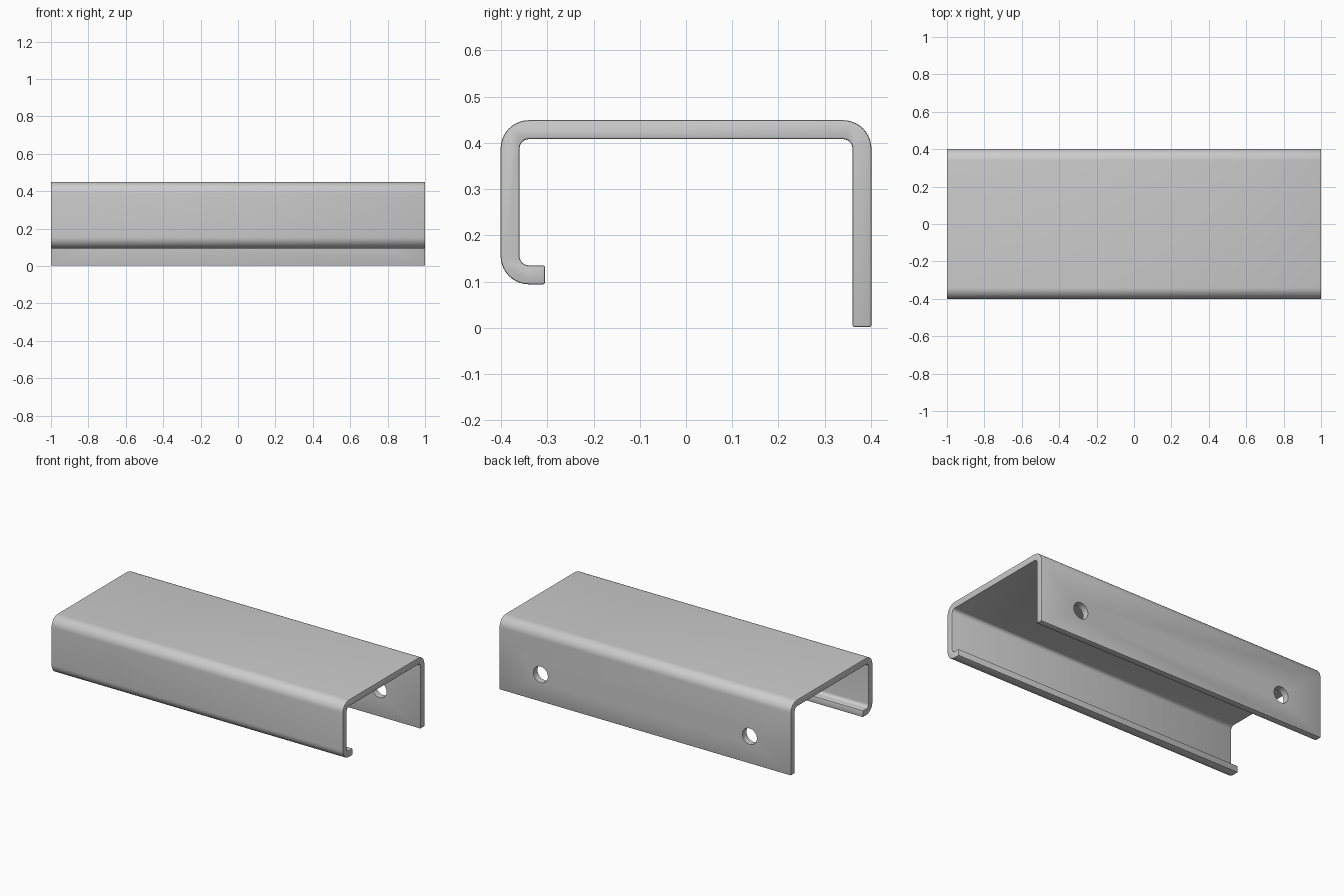
import bpy, bmesh, math
from mathutils import Vector

if "Cube" in bpy.data.objects:
    bpy.data.objects.remove(bpy.data.objects["Cube"])

HALF_T = 0.0205   # half the sheet thickness
BEND_R = 0.041    # centre-line bend radius
STEPS = 10


def offset_path(pts, side):
    """Sheet surface on one side of the centre line, with rounded bends."""
    out = []
    for i, p in enumerate(pts):
        if i in (0, len(pts) - 1):
            d = (pts[1] - p if i == 0 else p - pts[i - 1]).normalized()
            out.append(p + Vector((-d.y, d.x)) * side)
            continue
        a, b = (pts[i - 1] - p).normalized(), (pts[i + 1] - p).normalized()
        c = p + (a + b) * BEND_R
        turn = -a.x * b.y + a.y * b.x
        r = BEND_R - side * (1 if turn > 0 else -1)
        for k in range(STEPS + 1):
            t = k / STEPS * math.pi / 2
            out.append(c - (b * math.cos(t) + a * math.sin(t)) * r)
    return out


# Bent sheet channel: hooked lip, front wall, top, back flange (y, z)
path = [Vector(p) for p in ((-0.305, 0.1145), (-0.3805, 0.1145),
                            (-0.3805, 0.4285), (0.3805, 0.4285), (0.3805, 0.002))]
section = offset_path(path, HALF_T) + offset_path(path, -HALF_T)[::-1]
bm = bmesh.new()
face = bm.faces.new([bm.verts.new((-1, p.x, p.y)) for p in section])
ext = bmesh.ops.extrude_face_region(bm, geom=[face])
bmesh.ops.translate(bm, vec=(2, 0, 0),
                    verts=[v for v in ext["geom"] if isinstance(v, bmesh.types.BMVert)])
bmesh.ops.recalc_face_normals(bm, faces=bm.faces)
mesh = bpy.data.meshes.new("channel_cover")
bm.to_mesh(mesh)
bm.free()
channel = bpy.data.objects.new("channel_cover", mesh)
bpy.context.collection.objects.link(channel)

# Softened sheet edges
bev = channel.modifiers.new("edge_softening", 'BEVEL')
bev.width = 0.004
bev.segments = 2
bev.limit_method = 'ANGLE'
bev.angle_limit = math.radians(40)

# Two mounting holes through the back flange
cutters = []
for sx in (-1, 1):
    bpy.ops.mesh.primitive_cylinder_add(vertices=40, radius=0.05, depth=0.2,
                                        location=(sx * 0.717, 0.38, 0.17),
                                        rotation=(math.pi / 2, 0, 0))
    cutter = bpy.context.object
    cutter.name = "hole_cutter"
    cutter.hide_render = True
    cutters.append(cutter)
    cut = channel.modifiers.new("mounting_hole", 'BOOLEAN')
    cut.object = cutter
    cut.operation = 'DIFFERENCE'
    cut.solver = 'EXACT'

# Bake the modifiers, drop the cutters and shade the bends smooth
bpy.ops.object.select_all(action='DESELECT')
channel.select_set(True)
bpy.context.view_layer.objects.active = channel
bpy.ops.object.convert(target='MESH')
for cutter in cutters:
    bpy.data.objects.remove(cutter)
bpy.ops.object.shade_smooth_by_angle(angle=math.radians(30))
